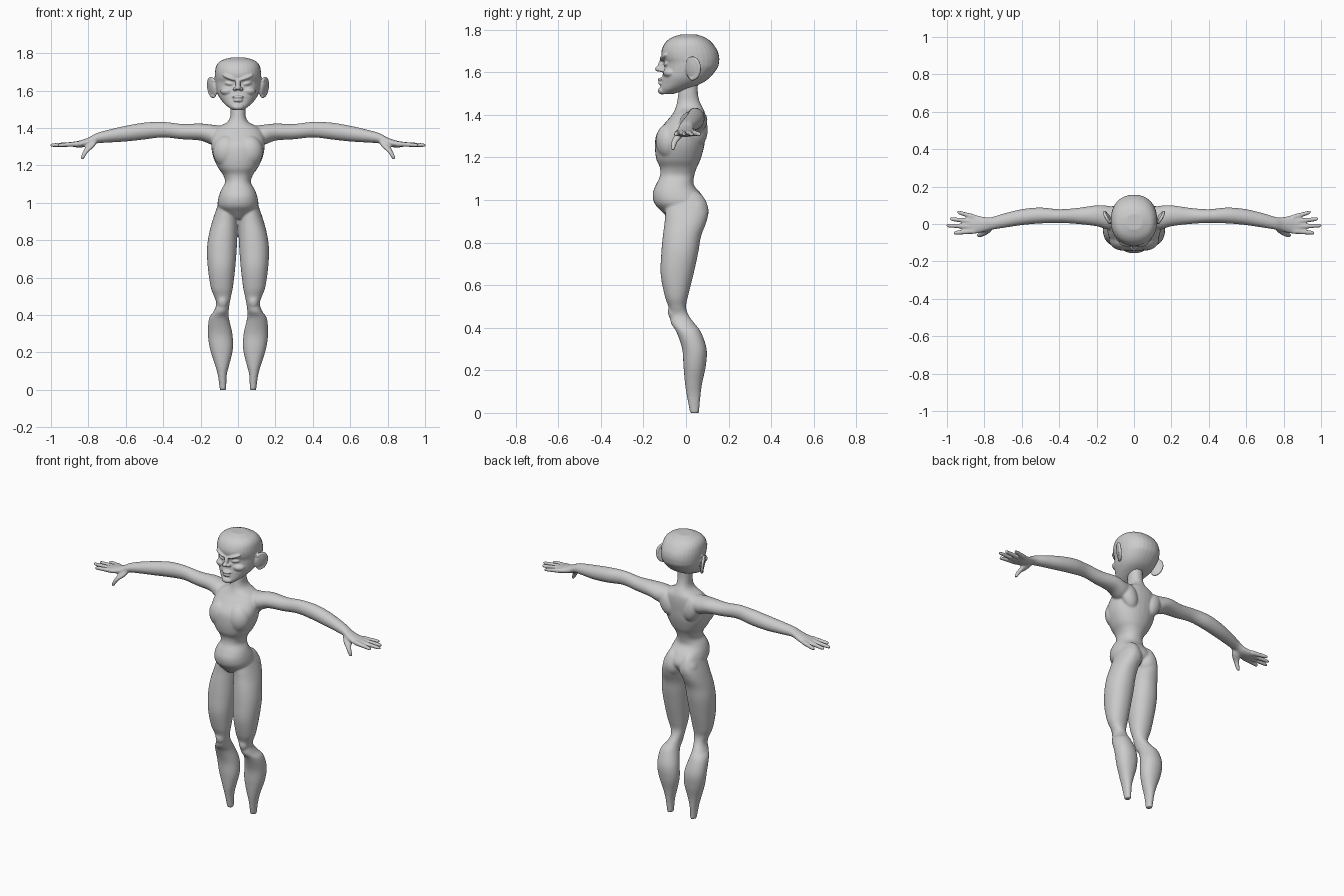
import bpy, bmesh
from math import sin, cos, pi, radians, copysign
from mathutils import Matrix, Vector, Euler


def spline(rows, steps=5):
    """Catmull-Rom interpolation through rows of numbers."""
    rows = [Vector(r) for r in rows]
    ext = [rows[0]] + rows + [rows[-1]]
    out = []
    for i in range(1, len(ext) - 2):
        p0, p1, p2, p3 = ext[i - 1:i + 3]
        for k in range(steps):
            t = k / steps
            out.append(0.5 * (2 * p1 + (p2 - p0) * t + (2 * p0 - 5 * p1 + 4 * p2 - p3) * t * t
                              + (3 * p1 - p0 - 3 * p2 + p3) * t ** 3))
    return out + [rows[-1]]


def loft(bm, rows, axis='z', side=1, power=2.0, n=32):
    """Rows: position along axis, then min/max of the two cross axes."""
    rings = []
    for s, a0, a1, b0, b1 in spline(rows):
        ring = []
        for k in range(n):
            c, d = cos(2 * pi * k / n), sin(2 * pi * k / n)
            a = (a0 + a1) / 2 + (a1 - a0) / 2 * copysign(abs(c) ** (2 / power), c)
            b = (b0 + b1) / 2 + (b1 - b0) / 2 * copysign(abs(d) ** (2 / power), d)
            co = (a, b, s) if axis == 'z' else (s, a, b)
            ring.append(bm.verts.new((co[0] * side, co[1], co[2])))
        rings.append(ring)
    for r, q in zip(rings, rings[1:]):
        for k in range(n):
            bm.faces.new((r[k], r[(k + 1) % n], q[(k + 1) % n], q[k]))
    bm.faces.new(rings[0][::-1])
    bm.faces.new(rings[-1])


def blob(bm, center, radii, side=1, rot=(0, 0, 0)):
    """Ellipsoid, optionally mirrored to the other side."""
    m = (Matrix.Diagonal((side, 1, 1, 1)) @ Matrix.Translation(center)
         @ Euler([radians(r) for r in rot]).to_matrix().to_4x4()
         @ Matrix.Diagonal((*radii, 1)))
    bmesh.ops.create_uvsphere(bm, u_segments=28, v_segments=18, radius=1, matrix=m)


def finish(bm, name, voxel, smooth):
    """Fuse the overlapping forms into one smooth skin."""
    bmesh.ops.recalc_face_normals(bm, faces=bm.faces[:])
    me = bpy.data.meshes.new(name)
    bm.to_mesh(me)
    bm.free()
    ob = bpy.data.objects.new(name, me)
    bpy.context.collection.objects.link(ob)
    rm = ob.modifiers.new("fuse", 'REMESH')
    rm.mode, rm.voxel_size, rm.use_smooth_shade = 'VOXEL', voxel, True
    sm = ob.modifiers.new("soften", 'SMOOTH')
    sm.factor, sm.iterations = 0.5, smooth


def sym(rows):
    """z, half width, front, back -> loft rows."""
    return [(z, -w, w, f, b) for z, w, f, b in rows]


# torso and neck
body = bmesh.new()
loft(body, sym([
    (.915, .03, -.085, .05), (.95, .085, -.118, .09), (.985, .108, -.149, .095),
    (1.03, .104, -.156, .07), (1.07, .09, -.142, .037), (1.11, .069, -.123, .038),
    (1.15, .08, -.122, .05), (1.19, .108, -.139, .068), (1.25, .134, -.146, .085),
    (1.31, .143, -.138, .092), (1.36, .138, -.1, .095), (1.40, .115, -.066, .092),
    (1.43, .06, -.05, .08), (1.46, .042, -.042, .065), (1.50, .04, -.036, .056),
    (1.55, .04, -.03, .056)]), power=2.2)

leg = [(0, .063, .097, .019, .061), (.08, .06, .108, .004, .068), (.14, .045, .125, -.005, .076),
       (.22, .027, .15, -.012, .093), (.30, .030, .161, -.018, .097), (.38, .048, .155, -.045, .07),
       (.42, .05, .13, -.07, .04), (.46, .045, .116, -.076, .012), (.50, .037, .128, -.083, 0),
       (.55, .027, .146, -.1, .01), (.65, .015, .161, -.119, .035), (.75, .007, .166, -.116, .057),
       (.83, .004, .156, -.109, .071), (.90, 0, .138, -.1, .097), (.96, 0, .118, -.095, .105),
       (1.02, .01, .095, -.08, .078), (1.05, .03, .07, -.04, .03)]
arm = [(.06, 0, .08, 1.34, 1.41), (.13, -.03, .096, 1.31, 1.417), (.20, -.012, .1, 1.333, 1.424),
       (.30, 0, .086, 1.34, 1.422), (.40, .006, .079, 1.35, 1.433), (.50, .003, .088, 1.339, 1.429),
       (.60, -.006, .079, 1.328, 1.412), (.70, -.021, .055, 1.322, 1.389),
       (.76, -.031, .037, 1.317, 1.371), (.80, -.042, .037, 1.302, 1.349),
       (.85, -.052, .048, 1.296, 1.332), (.885, -.047, .046, 1.3, 1.326)]
# finger: base y, tip x, tip y
fingers = [(.036, .945, .064), (.012, .985, .028), (-.014, 1.002, -.008), (-.038, .965, -.048)]
thumb = [(1.33, .75, .79, -.035, .005), (1.30, .768, .815, -.056, -.012),
         (1.275, .797, .828, -.068, -.038), (1.25, .815, .839, -.072, -.048),
         (1.234, .825, .842, -.069, -.053)]

for s in (1, -1):
    # legs with glutes and knees
    loft(body, leg, side=s, power=2.15)
    blob(body, (.055, .042, .945), (.06, .064, .075), s)
    blob(body, (.082, -.06, .475), (.028, .025, .04), s)
    # arms, chest and shoulder blades
    loft(body, arm, axis='x', side=s)
    blob(body, (.062, -.08, 1.275), (.072, .062, .085), s)
    blob(body, (.085, .06, 1.33), (.05, .042, .08), s, (0, 20, 0))
    # hands
    for y0, tx, ty in fingers:
        rows = []
        for t, r in ((0, .015), (.5, .0125), (.9, .0105), (1, .007)):
            x, y, z = .85 + (tx - .85) * t, y0 + (ty - y0) * t, 1.315 - .007 * t
            rows.append((x, y - r, y + r, z - r, z + r))
        loft(body, rows, axis='x', side=s, n=14)
    loft(body, thumb, side=s, n=16)
finish(body, "body", .006, 4)

# skull and jaw
head = bmesh.new()
loft(head, sym([
    (1.497, .03, -.118, -.06), (1.52, .062, -.12, .005), (1.55, .09, -.115, .078),
    (1.58, .108, -.111, .117), (1.62, .119, -.104, .148), (1.645, .122, -.104, .155),
    (1.67, .124, -.114, .156), (1.70, .123, -.115, .148), (1.735, .115, -.1, .125),
    (1.76, .092, -.072, .095), (1.776, .045, -.03, .055)]), power=2.2)
# nose, lips and chin
blob(head, (0, -.116, 1.634), (.013, .016, .034), rot=(-18, 0, 0))
blob(head, (0, -.128, 1.615), (.015, .018, .013))
blob(head, (0, -.116, 1.566), (.031, .017, .008))
blob(head, (0, -.115, 1.548), (.026, .016, .009))
blob(head, (0, -.112, 1.513), (.032, .02, .018))
for s in (1, -1):
    # brows, eyes, nostrils and cheeks
    blob(head, (.045, -.103, 1.67), (.042, .018, .011), s, (0, -20, 18))
    blob(head, (.046, -.088, 1.638), (.026, .017, .012), s, (0, -10, 18))
    blob(head, (.017, -.116, 1.61), (.011, .014, .01), s)
    blob(head, (.06, -.078, 1.597), (.036, .028, .022), s, (0, 0, 25))
    # ears with a raised rim
    blob(head, (.138, .03, 1.615), (.012, .036, .054), s, (-8, 10, -30))
    for k in range(22):
        a = radians(-100 + 11 * k)
        blob(head, (.139 + .018 * cos(a) + .006 * sin(a), .03 + .032 * cos(a),
                    1.617 + .048 * sin(a)), (.009, .009, .009), s)
finish(head, "head", .0042, 3)
